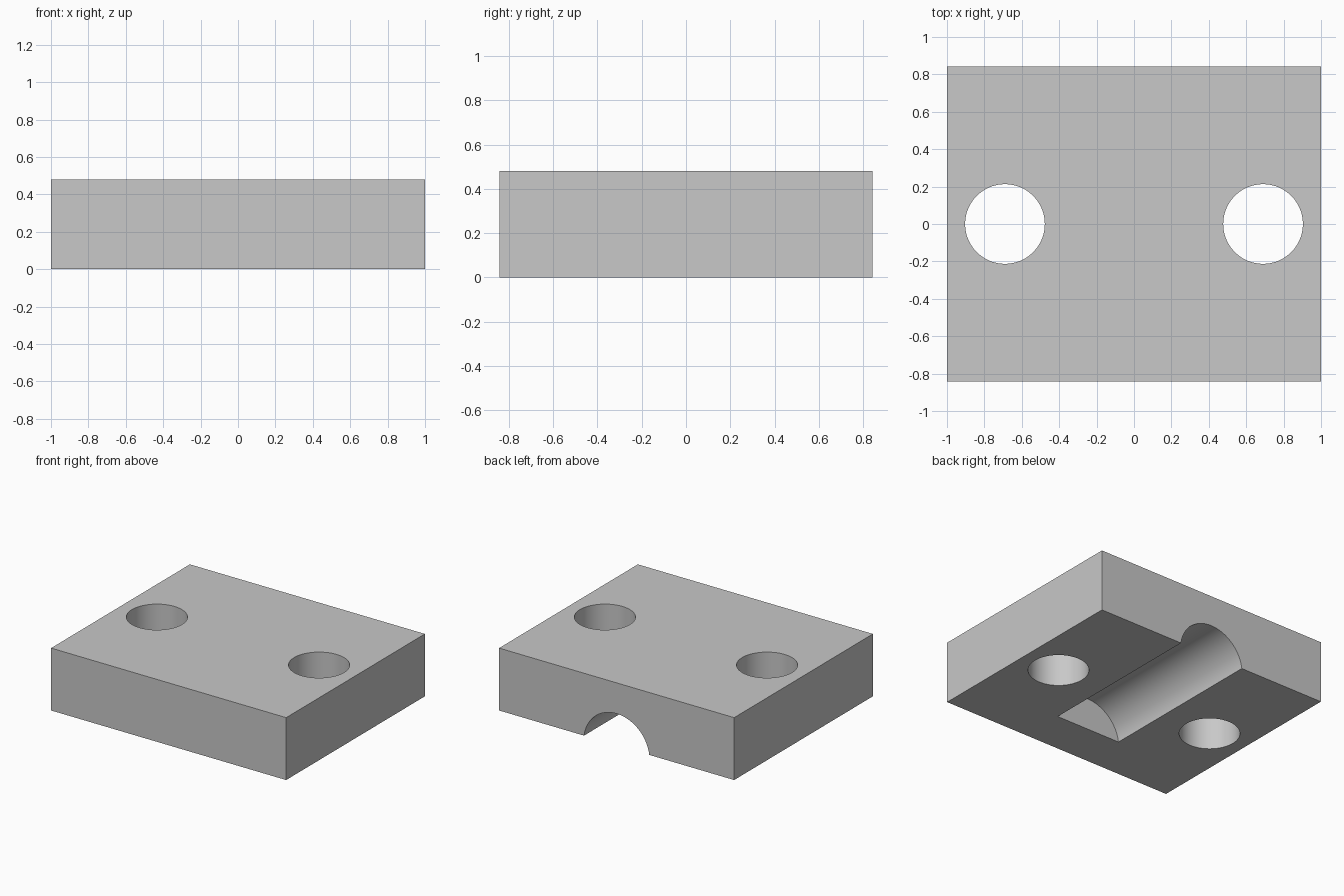
import bpy
import math

cube = bpy.data.objects.get("Cube")
if cube:
    bpy.data.objects.remove(cube, do_unlink=True)

WIDTH, DEPTH, HEIGHT = 2.0, 1.686, 0.48
HOLE_X, HOLE_R = 0.69, 0.213
GROOVE_R, GROOVE_Z = 0.28, -0.037      # groove axis sits just below the base
GROOVE_END = -0.5                      # closed end of the groove

# Plain grey material
grey = bpy.data.materials.new("plain_grey")
grey.use_nodes = True
color = (0.58, 0.58, 0.58, 1)
grey.diffuse_color = color
grey.node_tree.nodes["Principled BSDF"].inputs["Base Color"].default_value = color

# Block
bpy.ops.mesh.primitive_cube_add(size=1, location=(0, 0, HEIGHT / 2))
block = bpy.context.object
block.name = "clamp_block"
block.scale = (WIDTH, DEPTH, HEIGHT)
bpy.ops.object.transform_apply(location=True, rotation=True, scale=True)
block.data.materials.append(grey)


def cut_cylinder(name, radius, length, location, rotation=(0, 0, 0)):
    """Subtract a cylinder from the block."""
    bpy.ops.mesh.primitive_cylinder_add(vertices=96, radius=radius, depth=length,
                                        location=location, rotation=rotation)
    cutter = bpy.context.object
    cutter.name = name
    cutter.hide_render = True
    cutter.data.materials.append(grey)
    mod = block.modifiers.new(name, 'BOOLEAN')
    mod.operation = 'DIFFERENCE'
    mod.solver = 'EXACT'
    mod.object = cutter
    bpy.ops.object.select_all(action='DESELECT')
    block.select_set(True)
    bpy.context.view_layer.objects.active = block
    bpy.ops.object.modifier_apply(modifier=name)
    bpy.data.objects.remove(cutter, do_unlink=True)


# Bolt holes on both sides
for side in (-1, 1):
    cut_cylinder("bolt_hole_cutter", HOLE_R, 2 * HEIGHT, (side * HOLE_X, 0, HEIGHT / 2))

# Rounded groove underneath, open at the back and closed at the front
groove_back = DEPTH / 2 + 0.2
cut_cylinder("groove_cutter", GROOVE_R, groove_back - GROOVE_END,
             (0, (groove_back + GROOVE_END) / 2, GROOVE_Z), (math.pi / 2, 0, 0))

# Smooth curved walls, sharp edges
bpy.ops.object.shade_smooth_by_angle(angle=math.radians(30))
